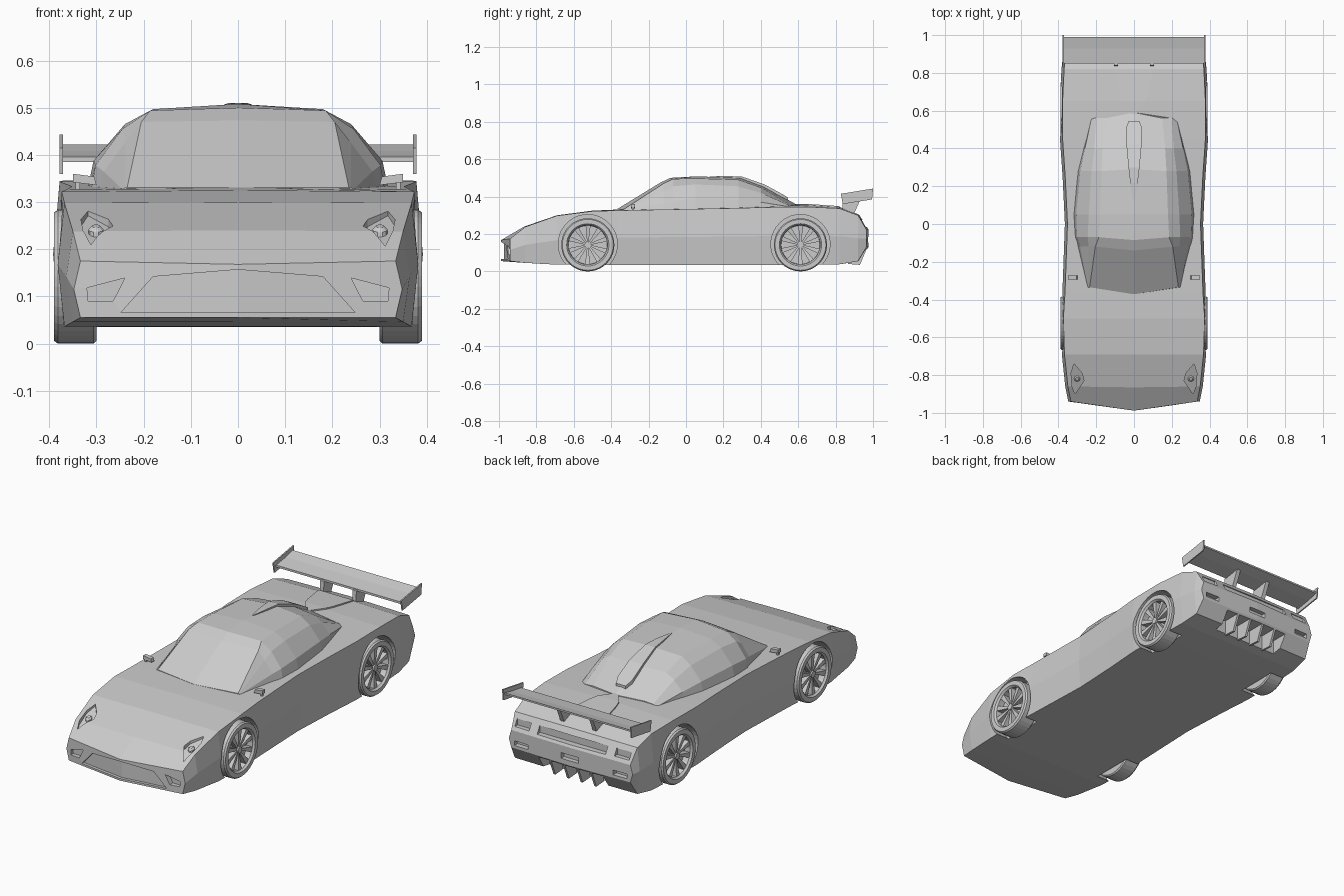
import bpy, bmesh, math

grey = bpy.data.materials.new("body_grey")
grey.diffuse_color = (0.6, 0.6, 0.6, 1)


def loft(rings, split=0, closed=False):
    """Skin matching rings; split > 0 caps each end with two halves."""
    n, m = len(rings[0]), len(rings)
    verts = [p for r in rings for p in r]
    faces = []
    for i in range(m if closed else m - 1):
        a, b = i * n, ((i + 1) % m) * n
        faces += [(a + j, a + (j + 1) % n, b + (j + 1) % n, b + j) for j in range(n)]
    if not closed:
        for s in (0, (m - 1) * n):
            if split:
                faces.append([s + k for k in range(split)])
                faces.append([s + k % n for k in range(split - 1, n + 1)])
            else:
                faces.append([s + k for k in range(n)])
    return verts, faces


def make(name, *parts):
    bm = bmesh.new()
    for verts, faces in parts:
        vs = [bm.verts.new(v) for v in verts]
        for f in faces:
            bm.faces.new([vs[i] for i in f])
    bmesh.ops.recalc_face_normals(bm, faces=bm.faces)
    me = bpy.data.meshes.new(name)
    bm.to_mesh(me)
    bm.free()
    me.materials.append(grey)
    ob = bpy.data.objects.new(name, me)
    bpy.context.collection.objects.link(ob)
    return ob


def mirror_ring(half):
    return half + [(-x, y, z) for x, y, z in half[-2:0:-1]]


def box(x0, x1, y0, y1, z0, z1):
    return loft([[(x, y0, z0), (x, y1, z0), (x, y1, z1), (x, y0, z1)] for x in (x0, x1)])


def side_plate(x, t, pts):
    return loft([[(x + d, y, z) for y, z in pts] for d in (-t / 2, t / 2)])


def disc(x0, x1, y, z, r, n=40):
    return loft([[(x, y + r * math.cos(2 * math.pi * k / n), z + r * math.sin(2 * math.pi * k / n))
                  for k in range(n)] for x in (x0, x1)])


def cut(target, part):
    c = make("cutter", part)
    c.hide_render = True
    mod = target.modifiers.new("cut", 'BOOLEAN')
    mod.operation, mod.solver, mod.object = 'DIFFERENCE', 'EXACT', c
    bpy.context.view_layer.objects.active = target
    bpy.ops.object.modifier_apply(modifier=mod.name)
    bpy.data.objects.remove(c)


# Lower body: y edge, y centre, half width, bottom z, top edge z, top centre z
stations = [
    (-0.94, -0.988, 0.342, 0.055, 0.175, 0.168),
    (-0.86, -0.865, 0.358, 0.046, 0.238, 0.240),
    (-0.69, -0.69, 0.376, 0.036, 0.298, 0.300),
    (-0.50, -0.50, 0.382, 0.035, 0.322, 0.325),
    (-0.36, -0.36, 0.373, 0.035, 0.326, 0.331),
    (0.00, 0.00, 0.360, 0.035, 0.333, 0.338),
    (0.25, 0.25, 0.372, 0.035, 0.338, 0.345),
    (0.45, 0.45, 0.386, 0.035, 0.343, 0.351),
    (0.65, 0.65, 0.386, 0.035, 0.345, 0.356),
    (0.82, 0.82, 0.378, 0.038, 0.337, 0.345),
    (0.92, 0.925, 0.367, 0.055, 0.300, 0.304),
    (0.965, 0.975, 0.357, 0.130, 0.222, 0.225)]
body = make("body", loft([mirror_ring([
    (0, yc, zb), (w - 0.008, ye, zb), (w + 0.006, ye, zb * 0.5 + ze * 0.5),
    (w - 0.008, ye, ze), (0, yc, zc)]) for ye, yc, w, zb, ze, zc in stations], split=5))

WHEELS = [("front", -0.525), ("rear", 0.612)]
for s in (1, -1):
    # Wheel arches
    for _, y in WHEELS:
        cut(body, disc(s * 0.295, s * 0.45, y, 0.146, 0.158))
    # Front grille and bumper vents
    mouth = [(-0.002, 0.157), (0.18, 0.142), (0.248, 0.066), (-0.002, 0.066)]
    cut(body, loft([[(s * x, -1.1, z) for x, z in mouth],
                    [(s * x, -0.972 + 0.14 * x, z) for x, z in mouth]]))
    vent = [(0.24, 0.139), (0.32, 0.118), (0.318, 0.09), (0.265, 0.09)]
    cut(body, loft([[(s * x, y, z) for x, z in vent] for y in (-1.1, -0.925)]))
    # Headlight pockets
    lamp = [(0.265, -0.83), (0.275, -0.79), (0.318, -0.74), (0.333, -0.79), (0.328, -0.86), (0.312, -0.9)]
    cut(body, loft([[(s * x, y, 0.196 + 0.47 * (y + 0.9)) for x, y in lamp],
                    [(s * x, y, 0.5) for x, y in lamp]]))
    # Tail light pockets and lower rear vents
    cut(body, box(s * 0.25, s * 0.335, 0.932, 1.1, 0.24, 0.275))
    cut(body, box(s * 0.25, s * 0.33, 0.94, 1.1, 0.145, 0.17))
# Rear slot, plate recess and diffuser opening
cut(body, box(-0.2, 0.2, 0.935, 1.1, 0.237, 0.275))
cut(body, box(-0.05, 0.05, 0.95, 1.1, 0.155, 0.185))
cut(body, box(-0.19, 0.19, 0.87, 1.1, -0.1, 0.12))

make("diffuser_fins", *[side_plate(x, 0.012, [(0.865, 0.04), (0.93, 0.035), (0.968, 0.125), (0.865, 0.125)])
                        for x in (-0.12, -0.04, 0.04, 0.12)])

# Cabin: y edge, y centre, base x, shoulder, window top, roof edge, centre z
cabin = [
    (-0.335, -0.372, 0.250, (0.245, 0.327), (0.240, 0.330), (0.235, 0.331), 0.331),
    (-0.12, -0.14, 0.305, (0.285, 0.365), (0.240, 0.425), (0.205, 0.470), 0.473),
    (-0.07, -0.085, 0.316, (0.302, 0.378), (0.245, 0.455), (0.186, 0.494), 0.500),
    (0.05, 0.05, 0.325, (0.306, 0.388), (0.240, 0.465), (0.180, 0.497), 0.508),
    (0.28, 0.29, 0.305, (0.285, 0.385), (0.225, 0.455), (0.172, 0.490), 0.501),
    (0.40, 0.42, 0.275, (0.260, 0.370), (0.210, 0.420), (0.165, 0.448), 0.453),
    (0.56, 0.59, 0.230, (0.225, 0.345), (0.200, 0.350), (0.150, 0.353), 0.358)]
make("cabin", loft([mirror_ring(
    [(0, yc, 0.3), (bx, ye, 0.3)] + [(x, ye, z) for x, z in (a, b, c)] + [(0, yc, zc)])
    for ye, yc, bx, a, b, c, zc in cabin], split=6))


def ridge(table, drop):
    return loft([[(-w, y, z - drop), (w, y, z - drop), (w, y, z), (-w, y, z)] for y, w, z in table])


# Roof scoop and engine cover
make("roof_scoop", ridge([(0.125, 0.004, 0.508), (0.22, 0.02, 0.510), (0.30, 0.029, 0.507),
                          (0.42, 0.04, 0.465), (0.51, 0.042, 0.416), (0.545, 0.028, 0.395)], 0.04))
make("engine_cover", ridge([(0.57, 0.004, 0.361), (0.65, 0.062, 0.361), (0.69, 0.075, 0.358),
                            (0.82, 0.102, 0.349)], 0.03))

# Rear wing
make("wing_blade", side_plate(0, 0.75, [(0.85, 0.385), (0.85, 0.396), (0.93, 0.408), (0.99, 0.422),
                                        (0.99, 0.413), (0.93, 0.398)]))
for s, side in ((1, "right"), (-1, "left")):
    make(side + "_wing_endplate", side_plate(s * 0.375, 0.007, [
        (0.828, 0.415), (1.0, 0.443), (0.995, 0.385), (0.838, 0.36)]))
    make(side + "_wing_support", side_plate(s * 0.095, 0.022, [
        (0.84, 0.39), (0.94, 0.402), (0.895, 0.30), (0.835, 0.32)]))
    # Mirror on a short stalk
    make(side + "_mirror",
         loft([[(s * x, y, z) for x, z in ((0.3, 0.336), (0.35, 0.342), (0.35, 0.36), (0.305, 0.354))]
               for y in (-0.295, -0.272)]),
         box(s * 0.335, s * 0.345, -0.29, -0.278, 0.32, 0.345))
    # Headlight bulb
    make(side + "_headlight", loft([[(s * 0.301 + r * math.cos(k * math.pi / 5), -0.82 + r * math.sin(k * math.pi / 5),
                                      z + 0.4 * r * math.sin(k * math.pi / 5)) for k in range(10)]
                                    for r, z in ((0.016, 0.215), (0.016, 0.242), (0.009, 0.249))]))

    # Wheels
    for end, wy in WHEELS:
        name, cz, n = f"{end}_{side}_", 0.142, 40
        prof = [(0.3, 0.104), (0.3, 0.136), (0.306, 0.142), (0.382, 0.142), (0.39, 0.136),
                (0.39, 0.113), (0.38, 0.105), (0.345, 0.103)]
        turn = [2 * math.pi * k / n for k in range(n)]
        make(name + "tyre", loft([[(s * x, wy + r * math.cos(a), cz + r * math.sin(a)) for x, r in prof]
                                  for a in turn], closed=True))
        make(name + "brake_disc", disc(s * 0.3, s * 0.348, wy, cz, 0.104))
        spokes = []
        for k in range(10):
            c, d = math.cos(k * math.pi / 5 + 0.3), math.sin(k * math.pi / 5 + 0.3)
            spokes.append(loft([[(s * x, wy + r * c - h * d, cz + r * d + h * c)
                                 for x, h in ((0.345, -w), (0.345, w), (xo, w), (xo, -w))]
                                for r, w, xo in ((0.012, 0.004, 0.372), (0.104, 0.013, 0.38))]))
        make(name + "spokes", *spokes)
        make(name + "hub", disc(s * 0.345, s * 0.38, wy, cz, 0.017, 16))
